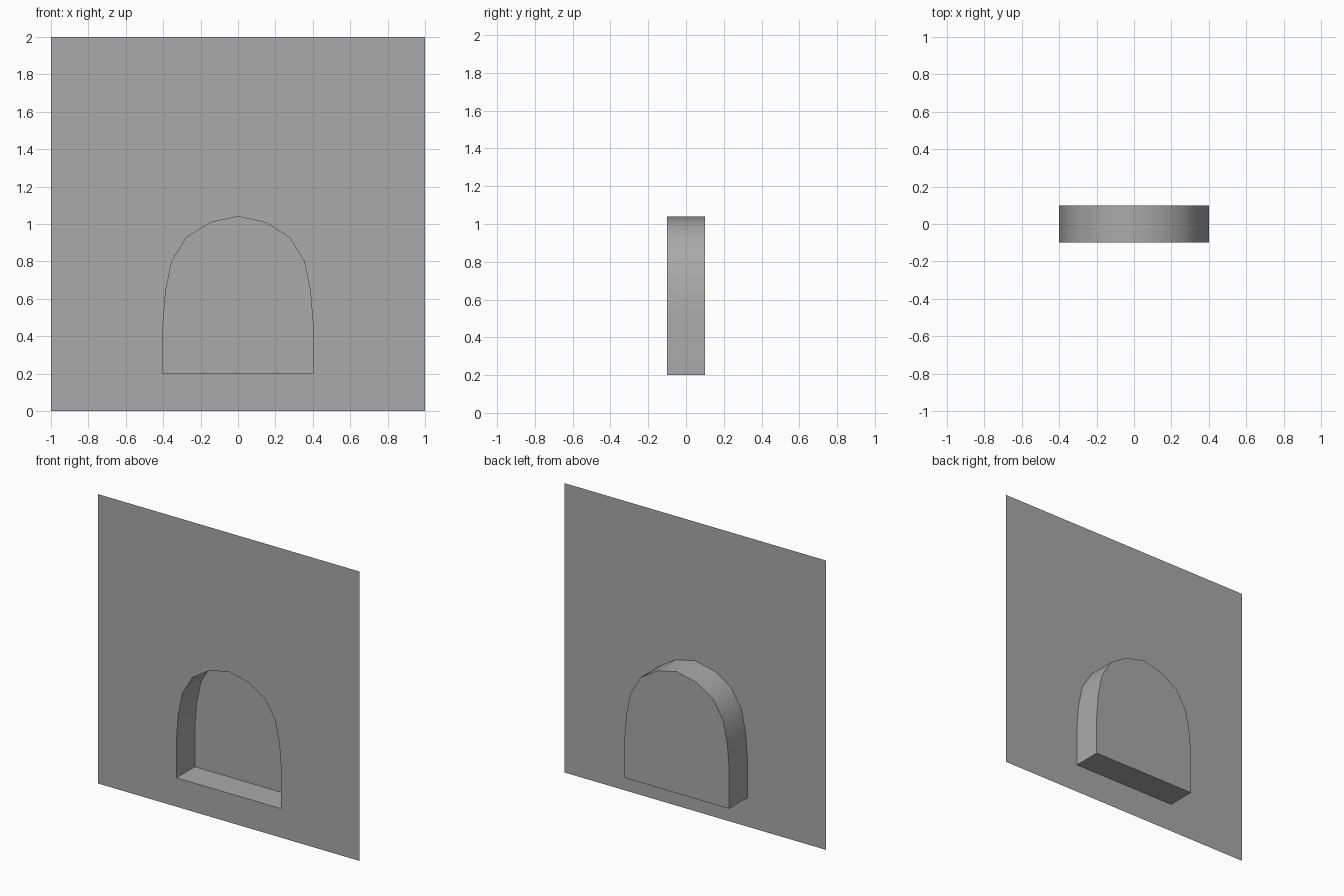
import bpy
import bmesh
import math

if "Cube" in bpy.data.objects:
    bpy.data.objects.remove(bpy.data.objects["Cube"], do_unlink=True)

FRONT, BACK = -0.1, 0.1

# Plain grey plaster
grey = bpy.data.materials.new("plain_grey")
grey.use_nodes = True
colour = (0.4, 0.4, 0.4, 1)
grey.diffuse_color = colour
grey.node_tree.nodes["Principled BSDF"].inputs["Base Color"].default_value = colour

# Arch outline, counter-clockwise from the front: right half mirrored about the apex
half = [(0.4, 0.2), (0.4, 0.475), (0.386, 0.647), (0.354, 0.8),
        (0.277, 0.927), (0.15, 1.007)]
arch = half + [(0, 1.04)] + [(-x, z) for x, z in reversed(half)]
border = [(-1, 0), (1, 0), (1, 2), (-1, 2)]


def ring(bm, outline, y):
    return [bm.verts.new((x, y, z)) for x, z in outline]


def loop_pairs(verts):
    return list(zip(verts, verts[1:] + verts[:1]))


def finish(bm, name):
    mesh = bpy.data.meshes.new(name)
    bm.to_mesh(mesh)
    bm.free()
    mesh.materials.append(grey)
    obj = bpy.data.objects.new(name, mesh)
    bpy.context.collection.objects.link(obj)
    return obj


# Flat wall sheet with the arched opening
bm = bmesh.new()
edges = [bm.edges.new(pair) for outline in (border, arch)
         for pair in loop_pairs(ring(bm, outline, FRONT))]
bmesh.ops.triangle_fill(bm, edges=edges, use_beauty=True, normal=(0, -1, 0))
for face in bm.faces:
    face.normal_update()
    if face.normal.y > 0:
        face.normal_flip()
finish(bm, "wall")

# Recessed niche: side strip and back panel, facing inwards
bm = bmesh.new()
front, back = ring(bm, arch, FRONT), ring(bm, arch, BACK)
for (f1, f2), (b1, b2) in zip(loop_pairs(front), loop_pairs(back)):
    bm.faces.new((f1, f2, b2, b1))
bm.faces.new(back)
niche = finish(bm, "niche")

# Smooth the arch, keep the corners sharp
bpy.ops.object.select_all(action="DESELECT")
niche.select_set(True)
bpy.context.view_layer.objects.active = niche
bpy.ops.object.shade_smooth_by_angle(angle=math.radians(40))
